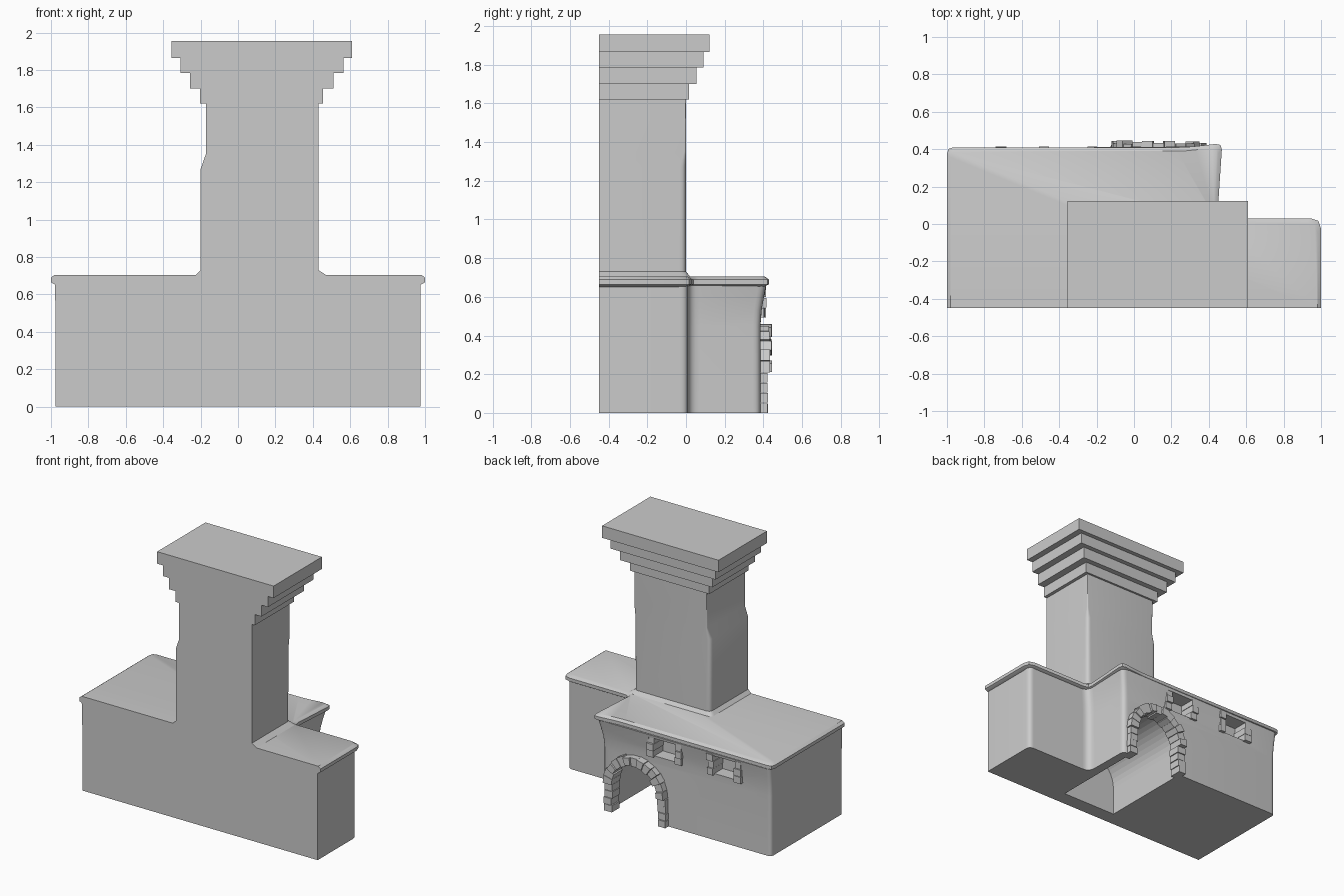
import bpy, bmesh, math, random
from mathutils import Vector

if "Cube" in bpy.data.objects:
    bpy.data.objects.remove(bpy.data.objects["Cube"])

random.seed(4)


def finish(name, bm, smooth=False):
    bmesh.ops.recalc_face_normals(bm, faces=bm.faces[:])
    me = bpy.data.meshes.new(name)
    bm.to_mesh(me)
    bm.free()
    ob = bpy.data.objects.new(name, me)
    bpy.context.collection.objects.link(ob)
    if smooth:
        bpy.ops.object.select_all(action='DESELECT')
        ob.select_set(True)
        bpy.context.view_layer.objects.active = ob
        bpy.ops.object.shade_smooth_by_angle(angle=math.radians(32))
    return ob


def outline(corners, segs=5):
    """Rounded footprint from (x, y, radius) corners."""
    pts, n = [], len(corners)
    for i, (x, y, r) in enumerate(corners):
        p = Vector((x, y))
        if r == 0:
            pts.append(p)
            continue
        a = p + (Vector(corners[i - 1][:2]) - p).normalized() * r
        b = p + (Vector(corners[(i + 1) % n][:2]) - p).normalized() * r
        for k in range(segs + 1):
            t = k / segs
            pts.append(a * (1 - t) ** 2 + p * 2 * t * (1 - t) + b * t * t)
    return pts


def loft(name, levels, smooth=True):
    """Skin a stack of (z, outline) levels and cap both ends."""
    bm = bmesh.new()
    rings = [[bm.verts.new((p.x, p.y, z)) for p in pts] for z, pts in levels]
    n = len(rings[0])
    for lo, hi in zip(rings, rings[1:]):
        for i in range(n):
            j = (i + 1) % n
            bm.faces.new((lo[i], lo[j], hi[j], hi[i]))
    bm.faces.new(rings[0][::-1])
    bm.faces.new(rings[-1])
    return finish(name, bm, smooth)


def add_prism(bm, xz, y0, y1):
    """Extrude an xz outline along y."""
    a = [bm.verts.new((x, y0, z)) for x, z in xz]
    b = [bm.verts.new((x, y1, z)) for x, z in xz]
    bm.faces.new(a)
    bm.faces.new(b[::-1])
    for i in range(len(a)):
        j = (i + 1) % len(a)
        bm.faces.new((a[i], b[i], b[j], a[j]))


def rect(x0, x1, z0, z1):
    return [(x0, z0), (x1, z0), (x1, z1), (x0, z1)]


# Oven body: L-shaped footprint, flaring under the mantel
def body_ring(f):
    back = 0.385 + 0.02 * f
    return outline([(-0.975 - 0.005 * f, -0.45, 0), (0.975, -0.45, 0),
                    (0.975, 0.01, 0.04), (0.425 + 0.01 * f, 0.01, 0.06),
                    (0.42 + 0.035 * f, back + 0.01 * f, 0.04),
                    (-0.975 - 0.005 * f, back, 0.03)])


body = loft("oven_body", [(0, body_ring(0)), (0.45, body_ring(0)),
                          (0.53, body_ring(0.2)), (0.60, body_ring(0.6)),
                          (0.66, body_ring(1))])

# Arched hearth and two niches cut out of the body
CX, SPRING, R_IN, R_OUT = 0.13, 0.21, 0.19, 0.26
NICHES = [(-0.25, 0.045), (-0.745, -0.455)]
arch = [(CX - 0.225, -0.1), (CX + 0.225, -0.1)]
arch += [(CX + 0.225 * math.cos(math.pi * i / 20),
          SPRING + 0.225 * math.sin(math.pi * i / 20)) for i in range(21)]
cuts = [(arch, -0.34)] + [(rect(a + 0.02, b - 0.02, 0.50, 0.64), 0.29)
                          for a, b in NICHES]
for shape, depth in cuts:
    bm = bmesh.new()
    add_prism(bm, shape, depth, 0.6)
    cutter = finish("cutter", bm)
    cutter.hide_render = True
    mod = body.modifiers.new("cut", 'BOOLEAN')
    mod.object = cutter
    mod.operation = 'DIFFERENCE'
    mod.solver = 'EXACT'
    bpy.context.view_layer.objects.active = body
    bpy.ops.object.modifier_apply(modifier=mod.name)
    bpy.data.objects.remove(cutter)


# Mantel slab with eased edges
def slab_ring(d):
    return outline([(-1 + d, -0.45, 0), (1 - d, -0.45, 0),
                    (1 - d, 0.03 - d, 0.055), (0.445 - d, 0.03 - d, 0.04),
                    (0.472 - d, 0.432 - d, 0.035), (0.28, 0.41 - d, 0.05),
                    (-1 + d, 0.41 - d, 0.035)], 2)


loft("mantel_slab", [(0.65, slab_ring(0.025)), (0.665, slab_ring(0)),
                     (0.69, slab_ring(0)), (0.705, slab_ring(0.02))])


# Chimney: flared foot, soft lower corners, worn step on the left
def stack_ring(x0, x1, y1, r):
    return outline([(x0, -0.45, 0), (x1, -0.45, 0), (x1, y1, r), (x0, y1, r)])


loft("chimney", [(0.695, stack_ring(-0.235, 0.485, 0.03, 0.04)),
                 (0.73, stack_ring(-0.2, 0.43, 0, 0.035)),
                 (1.27, stack_ring(-0.2, 0.43, 0, 0.03)),
                 (1.35, stack_ring(-0.172, 0.43, 0, 0.01)),
                 (1.63, stack_ring(-0.172, 0.43, 0, 0.004))])

# Stepped cornice, flush with the front plane
steps = [(-0.203, 0.455, 0.015, 1.62), (-0.257, 0.51, 0.055, 1.70),
         (-0.308, 0.563, 0.09, 1.785), (-0.355, 0.61, 0.122, 1.865)]
for i, (x0, x1, y1, z0) in enumerate(steps):
    z1 = steps[i + 1][3] if i < 3 else 1.955
    bm = bmesh.new()
    add_prism(bm, rect(x0, x1, z0, z1), -0.45, y1)
    finish(f"cornice_step_{i + 1}", bm)

# Arch stones: voussoirs over stacked legs, each slightly irregular
bm = bmesh.new()
N = 13
for i in range(N):
    a0, a1 = math.pi * i / N, math.pi * (i + 1) / N - 0.012
    ro, ri = R_OUT - random.uniform(0, 0.012), R_IN + random.uniform(-0.006, 0.006)
    add_prism(bm, [(CX + r * math.cos(a), SPRING + r * math.sin(a))
                   for r, a in ((ri, a0), (ro, a0), (ro, a1), (ri, a1))],
              0.33, random.uniform(0.425, 0.447))
for side in (-1, 1):
    for k in range(4):
        z0 = SPRING * k / 4
        xs = sorted((CX + side * (R_IN + random.uniform(-0.008, 0.006)),
                     CX + side * (R_OUT - random.uniform(0, 0.012))))
        add_prism(bm, rect(*xs, z0, z0 + SPRING / 4 - 0.003),
                  0.33, random.uniform(0.415, 0.435))
finish("arch_stones", bm)

# Niche jamb stones
bm = bmesh.new()
for a, b in NICHES:
    for edge, side in ((a, 1), (b, -1)):
        for k in range(3):
            z0 = 0.492 + 0.053 * k
            xs = sorted((edge + side * random.uniform(0, 0.012),
                         edge + side * random.uniform(0.05, 0.064)))
            add_prism(bm, rect(*xs, z0, z0 + 0.05), 0.28,
                      random.uniform(0.404, 0.416))
finish("niche_stones", bm)
